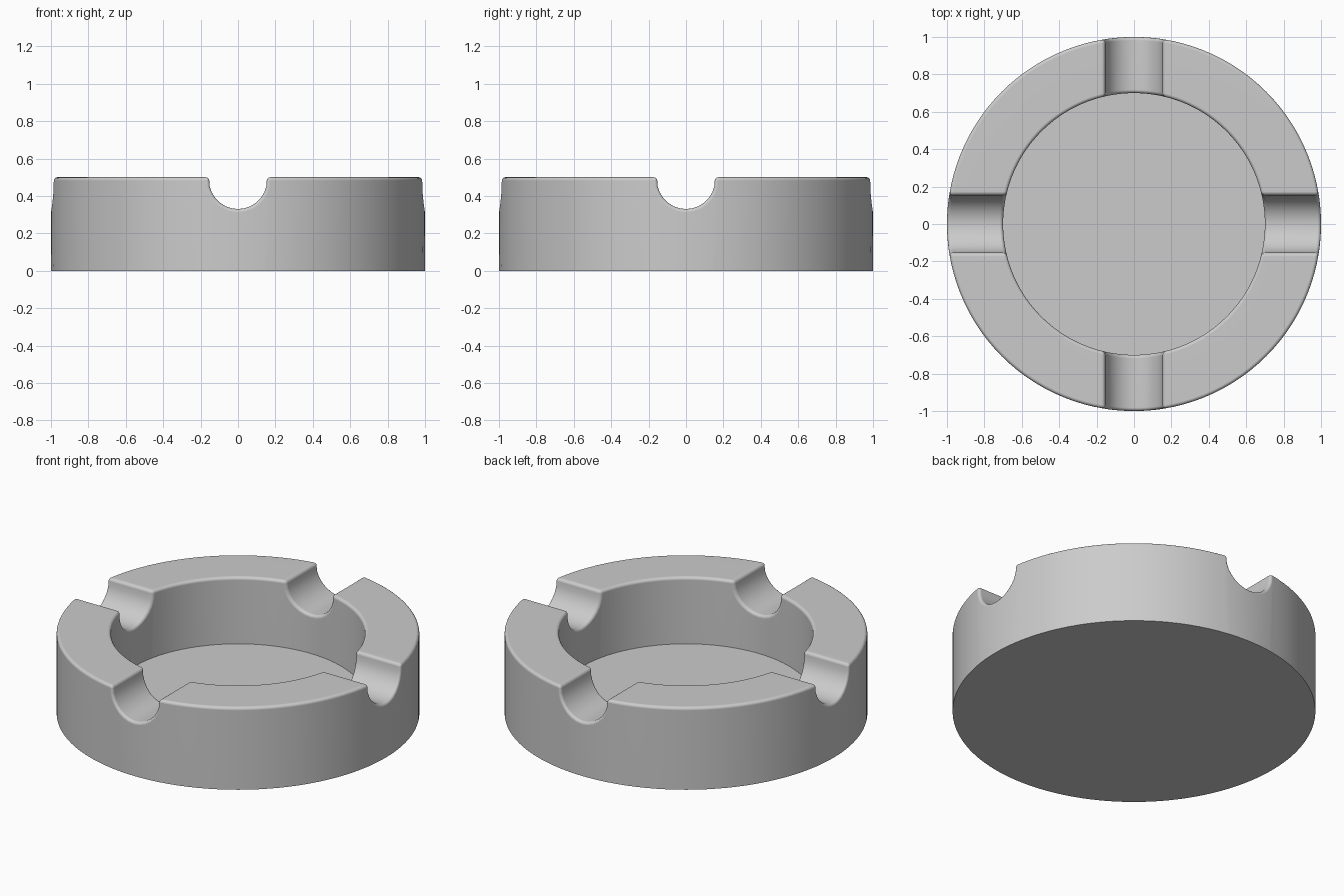
import bpy, bmesh
from math import sin, cos, pi, asin, sqrt

cube = bpy.data.objects.get("Cube")
if cube:
    bpy.data.objects.remove(cube, do_unlink=True)

OUTER, INNER, HEIGHT, FLOOR = 1.0, 0.70, 0.50, 0.095
HALF, CENTRE, FILLET = 0.155, 0.485, 0.018   # rest groove and edge rounding
ARC_STEPS, RIM_STEPS = 14, 22

grey = bpy.data.materials.new("plain grey")
grey.use_nodes = True
colour = (0.6, 0.6, 0.6, 1)
grey.diffuse_color = colour
grey.node_tree.nodes["Principled BSDF"].inputs["Base Color"].default_value = colour


def quarter():
    """Columns (inner xy, outer xy, top z) of one groove and the rim after it."""
    cols = []
    for i in range(ARC_STEPS + 1):
        a = pi * i / ARC_STEPS
        t = -HALF * cos(a)
        z = HEIGHT if i in (0, ARC_STEPS) else CENTRE - HALF * sin(a)
        cols.append(((sqrt(INNER**2 - t*t), t), (sqrt(OUTER**2 - t*t), t), z))
    a_in, a_out = asin(HALF / INNER), asin(HALF / OUTER)
    for i in range(1, RIM_STEPS):
        f = i / RIM_STEPS
        p = a_in + (pi / 2 - 2 * a_in) * f
        q = a_out + (pi / 2 - 2 * a_out) * f
        cols.append(((INNER * cos(p), INNER * sin(p)),
                     (OUTER * cos(q), OUTER * sin(q)), HEIGHT))
    return cols


def turn(p, k):
    x, y = p
    for _ in range(k):
        x, y = -y, x
    return x, y


bm = bmesh.new()
columns = []
for k in range(4):
    for p, q, z in quarter():
        p, q = turn(p, k), turn(q, k)
        columns.append([bm.verts.new((*p, FLOOR)), bm.verts.new((*p, z)),
                        bm.verts.new((*q, z)), bm.verts.new((*q, 0))])

# Inner wall, rim with grooves, outer wall
n = len(columns)
for i in range(n):
    a, b = columns[i], columns[(i + 1) % n]
    for j in range(3):
        bm.faces.new((a[j], a[j + 1], b[j + 1], b[j]))

# Dish floor and underside
bm.faces.new([c[0] for c in columns])
bm.faces.new([c[3] for c in reversed(columns)])
bmesh.ops.recalc_face_normals(bm, faces=bm.faces[:])

# Round the rim and groove edges, leaving the floor and base edges crisp
edges = [e for e in bm.edges
         if min(v.co.z for v in e.verts) > 0.2 and e.calc_face_angle() > 0.6]
bmesh.ops.bevel(bm, geom=edges, offset=FILLET, segments=4, profile=0.5,
                affect='EDGES', clamp_overlap=False)

mesh = bpy.data.meshes.new("round_dish")
bm.to_mesh(mesh)
bm.free()
mesh.materials.append(grey)
dish = bpy.data.objects.new("round_dish", mesh)
bpy.context.collection.objects.link(dish)

bpy.ops.object.select_all(action='DESELECT')
dish.select_set(True)
bpy.context.view_layer.objects.active = dish
bpy.ops.object.shade_smooth_by_angle(angle=pi / 5)
weighted = dish.modifiers.new("weighted_normals", 'WEIGHTED_NORMAL')
weighted.keep_sharp = True
